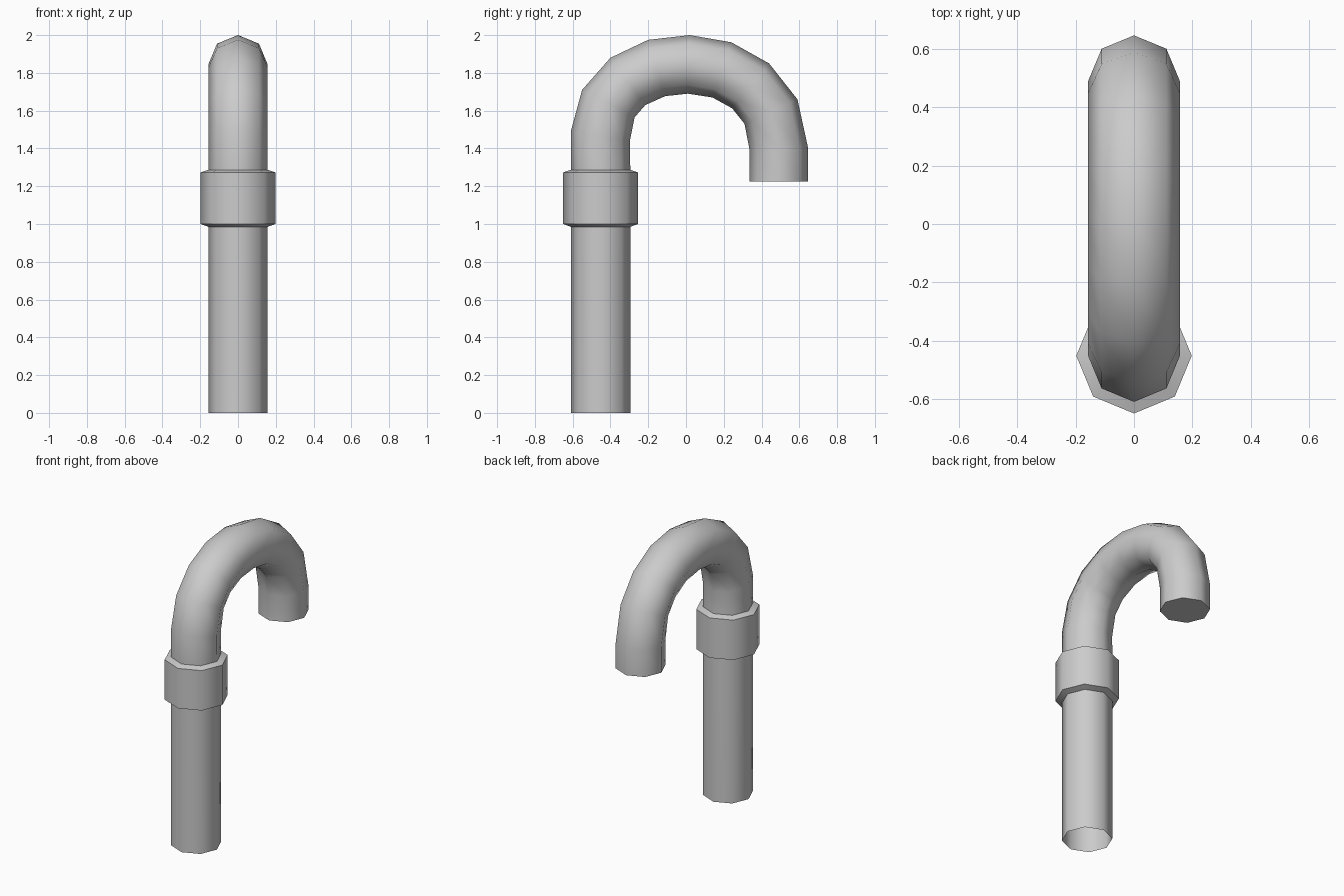
import bpy
import bmesh
from math import cos, sin, radians, tau
from mathutils import Vector

SIDES = 8
PIPE_R, COLLAR_R = 0.157, 0.198
AXIS_Y = -0.452

cube = bpy.data.objects.get("Cube")
if cube:
    bpy.data.objects.remove(cube, do_unlink=True)

grey = bpy.data.materials.new("pipe grey")
grey.use_nodes = True
colour = (0.6, 0.6, 0.6, 1)
grey.diffuse_color = colour
grey.node_tree.nodes["Principled BSDF"].inputs["Base Color"].default_value = colour


def loft(name, sections, radii, cap_end=False):
    """Skin octagonal rings; each section is an (outer, inner) pair of (y, z) points."""
    bm = bmesh.new()
    rings = []
    for (outer, inner), radius in zip(sections, radii):
        a, b = Vector((0, *outer)), Vector((0, *inner))
        centre, half = (a + b) / 2, (a - b) / 2
        side = Vector((radius, 0, 0))
        rings.append([bm.verts.new(centre + side * cos(tau * i / SIDES) + half * sin(tau * i / SIDES))
                      for i in range(SIDES)])
    for low, high in zip(rings, rings[1:]):
        for i in range(SIDES):
            j = (i + 1) % SIDES
            bm.faces.new((low[i], high[i], high[j], low[j]))
    if cap_end:
        bm.faces.new(rings[-1])
    bmesh.ops.recalc_face_normals(bm, faces=bm.faces)
    mesh = bpy.data.meshes.new(name)
    bm.to_mesh(mesh)
    bm.free()
    mesh.materials.append(grey)
    obj = bpy.data.objects.new(name, mesh)
    bpy.context.collection.objects.link(obj)
    bpy.ops.object.select_all(action="DESELECT")
    obj.select_set(True)
    bpy.context.view_layer.objects.active = obj
    bpy.ops.object.shade_smooth_by_angle(angle=radians(60))
    return obj


def level(z, radius):
    """A horizontal section around the upright axis."""
    return ((AXIS_Y - radius, z), (AXIS_Y + radius, z))


# Upright pipe, open at the foot, running into the hooked bend and its closed mouth
bend = [
    ((-0.61, 1.49), (-0.297, 1.44)),
    ((-0.55, 1.71), (-0.272, 1.565)),
    ((-0.4, 1.88), (-0.215, 1.63)),
    ((-0.2, 1.975), (-0.11, 1.677)),
    ((0.02, 2.0), (0.01, 1.69)),
    ((0.24, 1.962), (0.14, 1.67)),
    ((0.44, 1.85), (0.245, 1.612)),
    ((0.59, 1.66), (0.31, 1.53)),
    ((0.647, 1.4), (0.335, 1.4)),
    ((0.647, 1.225), (0.335, 1.225)),
]
pipe = [level(0, PIPE_R), level(1.3, PIPE_R)] + bend
loft("hooked_pipe", pipe, [PIPE_R] * len(pipe), cap_end=True)

# Collar with narrow chamfered rims
profile = [(0.985, PIPE_R), (1.0, COLLAR_R), (1.273, COLLAR_R), (1.287, PIPE_R)]
loft("collar", [level(z, r) for z, r in profile], [r for z, r in profile])
